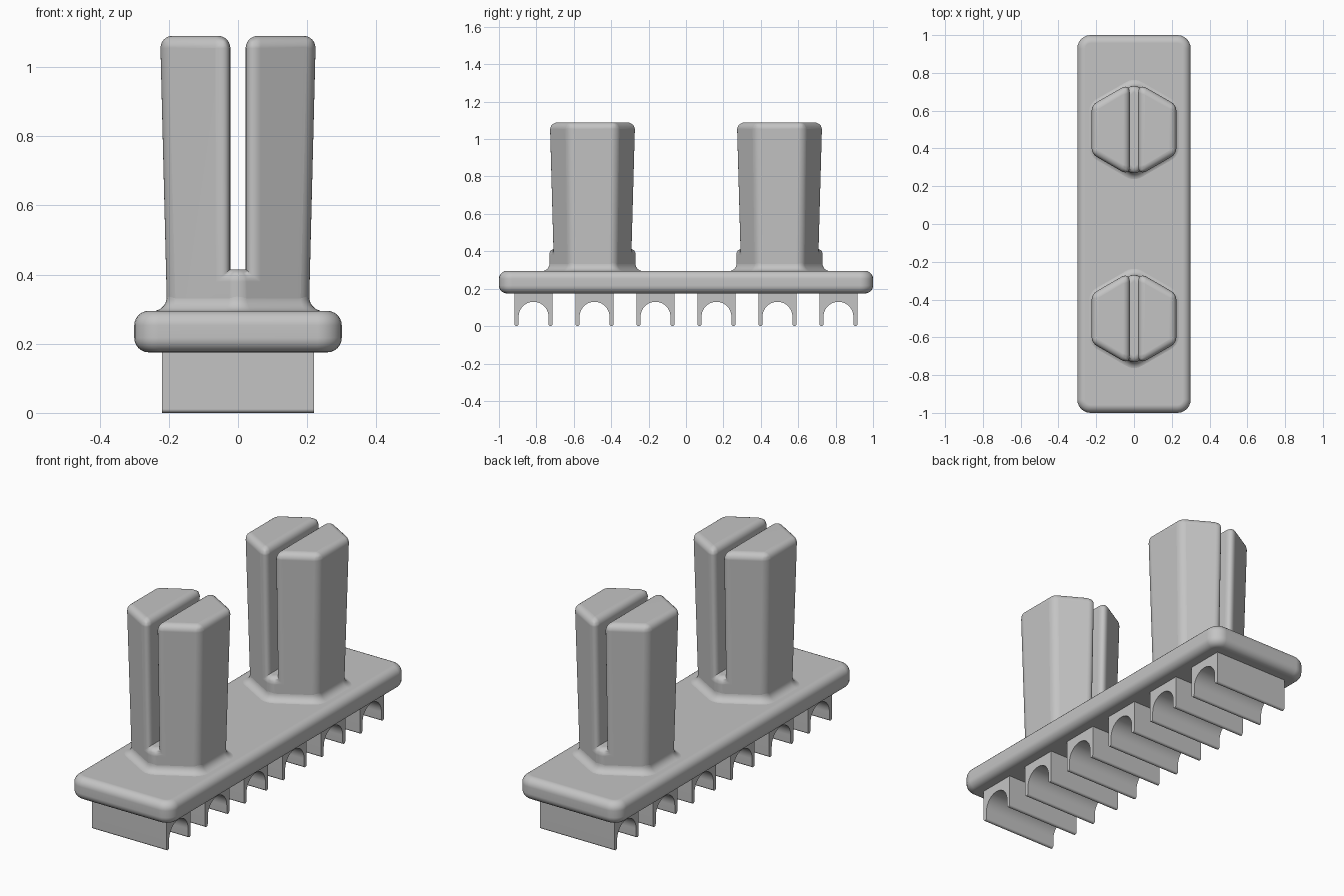
import bpy, bmesh
from math import pi, sin, cos, radians, sqrt
from mathutils import Matrix, Vector

if "Cube" in bpy.data.objects:
    bpy.data.objects.remove(bpy.data.objects["Cube"], do_unlink=True)

grey = bpy.data.materials.new("plain grey")
grey.use_nodes = True
colour = (0.55, 0.55, 0.55, 1)
grey.diffuse_color = colour
grey.node_tree.nodes["Principled BSDF"].inputs["Base Color"].default_value = colour


def make(name, bm, location=(0, 0, 0)):
    """Turn a bmesh into a smooth shaded object with flat broad faces."""
    bmesh.ops.recalc_face_normals(bm, faces=bm.faces)
    mesh = bpy.data.meshes.new(name)
    bm.to_mesh(mesh)
    bm.free()
    obj = bpy.data.objects.new(name, mesh)
    bpy.context.collection.objects.link(obj)
    obj.location = location
    mesh.materials.append(grey)
    bpy.ops.object.select_all(action="DESELECT")
    obj.select_set(True)
    bpy.context.view_layer.objects.active = obj
    bpy.ops.object.shade_smooth_by_angle(angle=radians(35))
    obj.modifiers.new("even shading", "WEIGHTED_NORMAL").keep_sharp = True
    return obj


def box(size, centre):
    bm = bmesh.new()
    matrix = Matrix.Translation(centre) @ Matrix.Diagonal((*size, 1))
    bmesh.ops.create_cube(bm, size=1, matrix=matrix)
    return bm


def bevel(bm, edges, offset, segments, kind="OFFSET"):
    bmesh.ops.bevel(bm, geom=edges, offset=offset, offset_type=kind,
                    segments=segments, profile=0.5, affect="EDGES",
                    clamp_overlap=False)


# Base plate: rounded corners, then rounded rims
bm = box((0.6, 2, 0.12), (0, 0, 0.235))
upright = [e for e in bm.edges if abs(e.verts[0].co.z - e.verts[1].co.z) > 0.1]
bevel(bm, upright, 0.07, 6)
rims = [e for e in bm.edges if abs(e.verts[0].co.z - e.verts[1].co.z) < 0.01
        and any(abs(f.normal.z) > 0.9 for f in e.link_faces)]
bevel(bm, rims, 0.042, 6)
make("base_plate", bm)


# Clips: arched profile with rounded leg tips, extruded across the plate
HALF, INNER, SPRING, WIDTH = 0.102, 0.08, 0.05, 0.22
tip = (HALF - INNER) / 2
right_leg = [(HALF, 0.18)]
right_leg += [(HALF - tip + tip * cos(a), tip + tip * sin(a))
              for a in [-pi * i / 6 for i in range(7)]]
arch = [(INNER * cos(pi * i / 20), SPRING + INNER * sin(pi * i / 20))
        for i in range(21)]
profile = right_leg + arch + [(-y, z) for y, z in reversed(right_leg)]
for number in range(6):
    bm = bmesh.new()
    face = bm.faces.new([bm.verts.new((-WIDTH, y, z)) for y, z in profile])
    sweep = bmesh.ops.extrude_face_region(bm, geom=[face], use_keep_orig=True)
    moved = [v for v in sweep["geom"] if isinstance(v, bmesh.types.BMVert)]
    bmesh.ops.translate(bm, verts=moved, vec=(2 * WIDTH, 0, 0))
    make(f"clip_{number + 1}", bm, (0, (number - 2.5) * 0.326, 0))


def slotted_peg():
    """Tapered hexagonal post with a slot, every outer edge rounded."""
    low, high, floor = 0.25, 1.09, 0.415
    bm = bmesh.new()
    to_radius = 2 / sqrt(3)
    rings = [[bm.verts.new((a * to_radius * sin(pi * i / 3),
                            a * to_radius * cos(pi * i / 3), z))
              for i in range(6)] for a, z in ((0.204, low), (0.225, high))]
    for ring in rings:
        bm.faces.new(ring)
    for i in range(6):
        j = (i + 1) % 6
        bm.faces.new((rings[0][i], rings[0][j], rings[1][j], rings[1][i]))
    post = make("peg_blank", bm)
    cutter = make("slot_cutter", box((0.044, 1, 1), (0, 0, floor + 0.5)))
    cutter.hide_render = True
    post.modifiers.clear()
    cut = post.modifiers.new("slot", "BOOLEAN")
    cut.operation, cut.object, cut.solver = "DIFFERENCE", cutter, "EXACT"
    graph = bpy.context.evaluated_depsgraph_get()
    bm = bmesh.new()
    bm.from_mesh(post.evaluated_get(graph).to_mesh())
    for obj in (post, cutter):
        bpy.data.objects.remove(obj, do_unlink=True)
    bmesh.ops.remove_doubles(bm, verts=bm.verts, dist=0.0005)
    bm.normal_update()
    outer = [e for e in bm.edges
             if e.calc_face_angle_signed(0) > radians(20)
             and max(v.co.z for v in e.verts) > low + 0.01]
    bevel(bm, outer, 0.05, 6, "WIDTH")
    return bm


def flare():
    """Hollow-curved skirt joining a peg to the plate."""
    bm = bmesh.new()
    rings = []
    reach = 0.042
    for step in range(8):
        a = pi / 2 * step / 7
        grow = reach * (1 - sin(a))
        z = 0.294 + reach * (1 - cos(a))
        corner = 0.05 + grow
        core = (0.2055 + grow - corner) * 2 / sqrt(3)
        ring = []
        for i in range(6):
            mid = pi * i / 3
            centre = Vector((core * sin(mid), core * cos(mid), z))
            for k in range(-3, 4):
                t = mid + k * pi / 18
                offset = Vector((sin(t), cos(t), 0)) * corner
                ring.append(bm.verts.new(centre + offset))
        rings.append(ring)
    for lower, upper in zip(rings, rings[1:]):
        for i in range(len(lower)):
            j = (i + 1) % len(lower)
            bm.faces.new((lower[i], lower[j], upper[j], upper[i]))
    bm.faces.new(rings[0])
    bm.faces.new(rings[-1])
    return bm


# Two slotted pegs with flared feet
for side, y in (("front", -0.5), ("back", 0.5)):
    make(f"{side}_peg", slotted_peg(), (0, y, 0))
    make(f"{side}_peg_flare", flare(), (0, y, 0))
